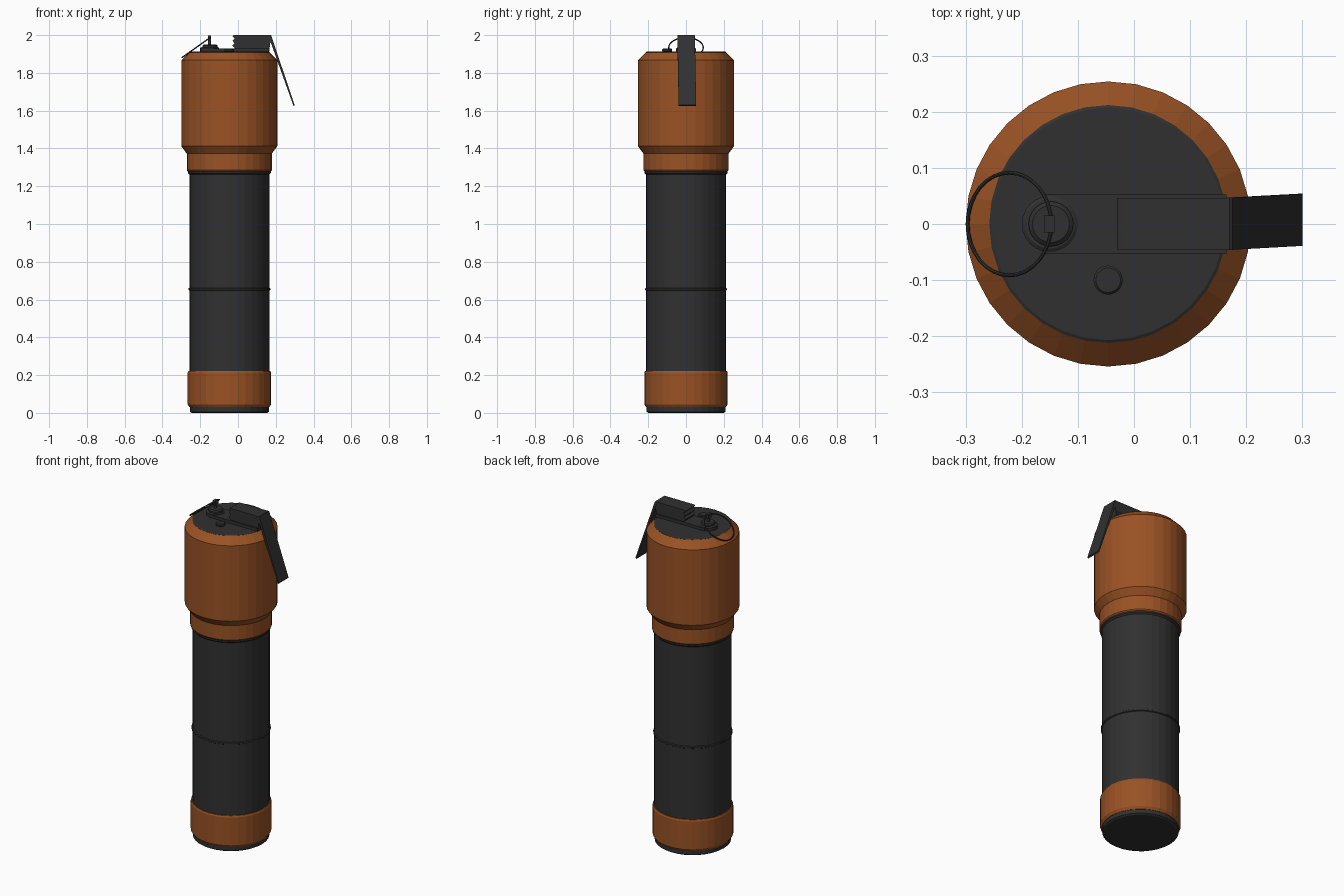
import bpy, bmesh, math
from mathutils import Vector, Matrix

if "Cube" in bpy.data.objects:
    bpy.data.objects.remove(bpy.data.objects["Cube"])

CX = -0.046  # axis of the canister


def material(name, rgb):
    m = bpy.data.materials.new(name)
    m.diffuse_color = (*rgb, 1)
    m.use_nodes = True
    m.node_tree.nodes["Principled BSDF"].inputs["Base Color"].default_value = m.diffuse_color
    return m


BLACK = material("black", (0.03, 0.03, 0.03))
ORANGE = material("orange", (0.32, 0.085, 0.018))


def finish(name, bm, mat):
    bmesh.ops.recalc_face_normals(bm, faces=bm.faces)
    me = bpy.data.meshes.new(name)
    bm.to_mesh(me)
    bm.free()
    ob = bpy.data.objects.new(name, me)
    me.materials.append(mat)
    bpy.context.collection.objects.link(ob)
    return ob


def lathe(name, profile, mat, x=CX, y=0.0, n=32):
    """Closed turned solid from (radius, z) points, bottom to top."""
    bm = bmesh.new()
    rings = []
    for r, z in profile:
        rings.append([bm.verts.new((x + r * math.cos(2 * math.pi * i / n),
                                    y + r * math.sin(2 * math.pi * i / n), z)) for i in range(n)])
    for a, b in zip(rings, rings[1:]):
        for i in range(n):
            j = (i + 1) % n
            bm.faces.new((a[i], a[j], b[j], b[i]))
    bm.faces.new(rings[0])
    bm.faces.new(rings[-1])
    return finish(name, bm, mat)


def extrude_xz(name, pts, y0, y1, mat):
    """Side outline in x, z extruded across y."""
    bm = bmesh.new()
    f = bm.faces.new([bm.verts.new((x, y0, z)) for x, z in pts])
    new = bmesh.ops.extrude_face_region(bm, geom=[f])["geom"]
    bmesh.ops.translate(bm, vec=(0, y1 - y0, 0),
                        verts=[v for v in new if isinstance(v, bmesh.types.BMVert)])
    return finish(name, bm, mat)


# Canister
lathe("body_tube", [(0.200, 0.0), (0.209, 0.006), (0.209, 0.03), (0.212, 0.04), (0.212, 1.30)], BLACK)
lathe("body_seam_ring", [(0.211, 0.647), (0.217, 0.651), (0.217, 0.659), (0.211, 0.663)], BLACK)
lathe("bottom_band", [(0.211, 0.03), (0.221, 0.045), (0.221, 0.212), (0.217, 0.221), (0.211, 0.221)], ORANGE)
lathe("head_rim", [(0.212, 1.262), (0.220, 1.27), (0.220, 1.29)], BLACK)
lathe("head", [(0.214, 1.27), (0.225, 1.285), (0.225, 1.372), (0.254, 1.412),
               (0.254, 1.867), (0.212, 1.909)], ORANGE)
lathe("top_disc", [(0.212, 1.905), (0.212, 1.910), (0.207, 1.913)], BLACK)

# Fuse plate, toothed block and spring lever
extrude_xz("fuse_plate", [(-0.16, 1.91), (0.165, 1.91), (0.165, 1.93), (-0.16, 1.93)], -0.053, 0.053, BLACK)
teeth = [(-0.03 + (0.012 if i % 2 else 0.0), 1.995 - 0.0125 * i) for i in range(6)]
extrude_xz("fuse_block", [(0.165, 1.91), (0.175, 1.995), (0.17, 2.0), (-0.022, 2.0)] + teeth + [(-0.02, 1.91)],
           -0.045, 0.046, BLACK)
lever = extrude_xz("lever", [(0.165, 1.998), (0.175, 2.0), (0.3, 1.63), (0.294, 1.624), (0.165, 1.985)],
                   -0.046, 0.047, BLACK)
for v in lever.data.vertices:  # slightly twisted to one side
    if v.co.z < 1.8:
        v.co.y += 0.007

# Firing pin stack and rivet
lathe("pin_washer", [(0.050, 1.91), (0.050, 1.932), (0.044, 1.936)], BLACK, x=-0.15, n=24)
lathe("pin_knob", [(0.040, 1.93), (0.040, 1.945), (0.033, 1.951), (0.012, 1.951)], BLACK, x=-0.148, n=24)
lathe("pin_stem", [(0.008, 1.94), (0.008, 1.998)], BLACK, x=-0.151, n=12)
extrude_xz("pin_tab", [(-0.16, 1.972), (-0.142, 1.972), (-0.142, 1.998), (-0.16, 1.998)], -0.015, 0.015, BLACK)
lathe("rivet", [(0.020, 1.91), (0.026, 1.915), (0.026, 1.924), (0.022, 1.928)], BLACK, y=-0.1, n=20)

# Pull ring, tilted down over the edge
bpy.ops.mesh.primitive_torus_add(major_radius=0.0915, minor_radius=0.0035, major_segments=32,
                                 minor_segments=8, location=(-0.222, 0, 1.934),
                                 rotation=(0, -math.atan2(0.105, 0.148), 0))
ring = bpy.context.object
ring.name = "pull_ring"
ring.data.materials.append(BLACK)
